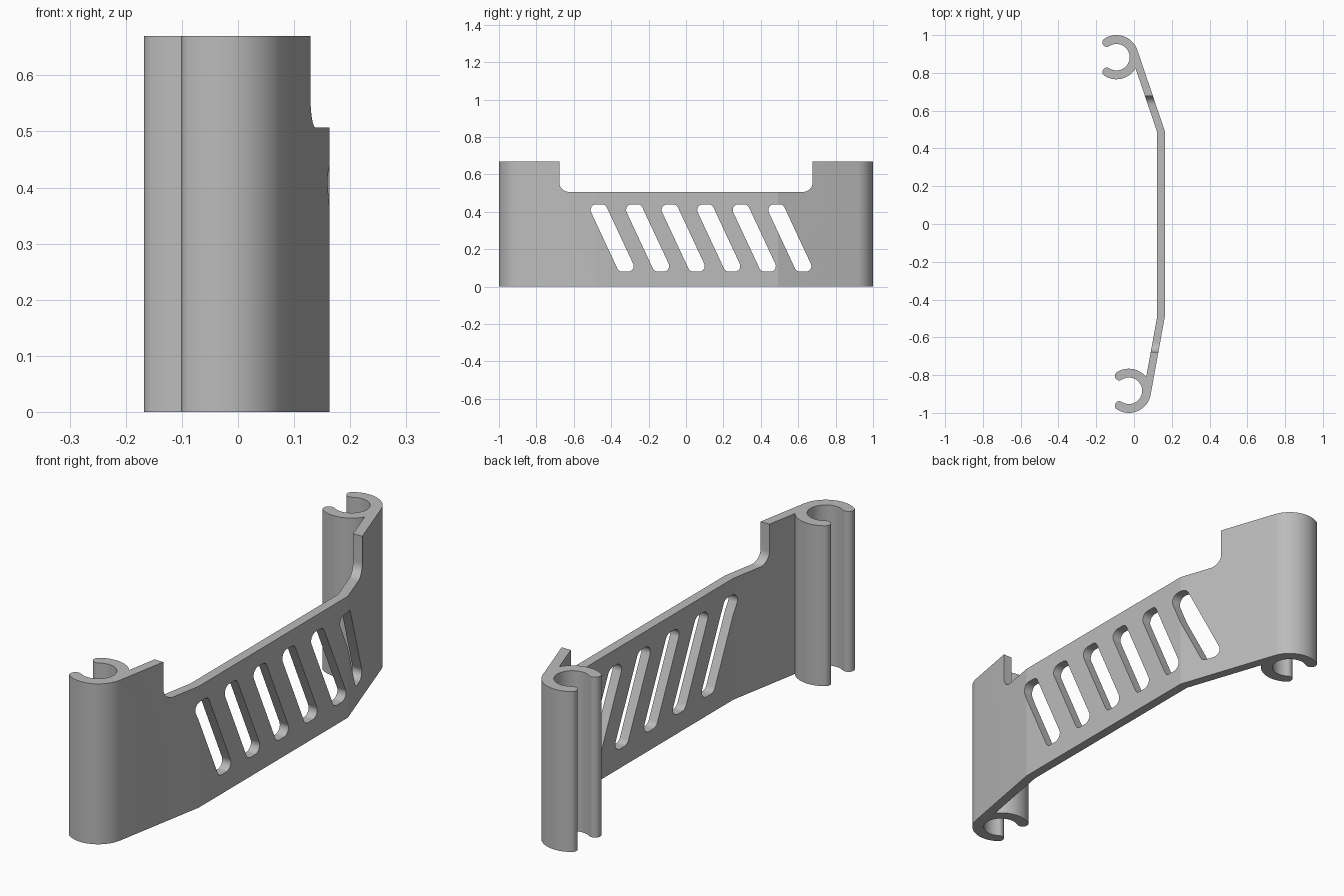
import bpy, bmesh
from math import sin, cos, pi, acos, atan2, hypot, radians, ceil

default = bpy.data.objects.get("Cube")
if default:
    bpy.data.objects.remove(default, do_unlink=True)

HEIGHT = 0.67
WALL = 0.04          # panel thickness
FACE_X = 0.163       # outer face of the panel
RO, RI = 0.117, 0.07 # clip outer and inner radius
OPEN = radians(123)  # half angle of each clip's arc

grey = bpy.data.materials.new("plain grey")
grey.use_nodes = True
grey.diffuse_color = (0.5, 0.5, 0.5, 1)
grey.node_tree.nodes["Principled BSDF"].inputs["Base Color"].default_value = (0.5, 0.5, 0.5, 1)


def arc(cx, cy, r, a0, a1):
    """Points along an arc, in steps of at most six degrees."""
    n = max(1, ceil(abs(a1 - a0) / radians(6)))
    return [(cx + r * cos(a0 + (a1 - a0) * i / n),
             cy + r * sin(a0 + (a1 - a0) * i / n)) for i in range(n + 1)]


def prism(name, outline, place, offset):
    """Extrude a 2D outline placed in space by the given function."""
    bm = bmesh.new()
    face = bm.faces.new([bm.verts.new(place(u, v)) for u, v in outline])
    top = bmesh.ops.extrude_face_region(bm, geom=[face])["geom"]
    bmesh.ops.translate(bm, vec=offset,
                        verts=[g for g in top if isinstance(g, bmesh.types.BMVert)])
    bmesh.ops.recalc_face_normals(bm, faces=bm.faces)
    mesh = bpy.data.meshes.new(name)
    bm.to_mesh(mesh)
    bm.free()
    mesh.materials.append(grey)
    obj = bpy.data.objects.new(name, mesh)
    bpy.context.collection.objects.link(obj)
    return obj


def arm(cx, cy, bend_y):
    """Half of the plan: panel bend, angled arm and open clip, towards +y."""
    dx, dy = cx - FACE_X, cy - bend_y
    # Lean of the arm that makes its outer face tangent to the clip
    lean = atan2(dy, dx) - acos(-RO / hypot(dx, dy)) * -1
    lean = (lean + pi) % (2 * pi) - pi
    if abs(lean) > pi / 4:
        lean = atan2(dy, dx) - acos(-RO / hypot(dx, dy))
    join = lean - acos((RO - WALL) / RO)
    mid, cap = (RO + RI) / 2, (RO - RI) / 2
    tip = lambda s: (cx + mid * cos(OPEN), cy + s * mid * sin(OPEN))
    pts = [(FACE_X, bend_y)]
    pts += arc(cx, cy, RO, lean, OPEN)
    pts += arc(*tip(1), cap, OPEN, OPEN + pi)[1:]
    pts += arc(cx, cy, RI, OPEN, -OPEN)[1:]
    pts += arc(*tip(-1), cap, pi - OPEN, 2 * pi - OPEN)[1:]
    pts += arc(cx, cy, RO, -OPEN, join)[1:]
    pts.append((FACE_X - WALL, bend_y - WALL * (1 - cos(lean)) / max(sin(lean), 0.01)))
    return pts


# Bracket: bent panel with an open clip at each end
far = arm(-0.093, 0.883, 0.492)
near = [(x, -y) for x, y in reversed(arm(-0.027, 0.883, 0.492))]
bracket = prism("clip_bracket", far + near, lambda u, v: (u, v, 0), (0, 0, HEIGHT))

# Notch in the top edge with rounded lower corners
NOTCH, FLOOR, R = 0.677, 0.507, 0.05
notch = [(-NOTCH, 0.8)]
notch += arc(-NOTCH + R, FLOOR + R, R, pi, 1.5 * pi)
notch += arc(NOTCH - R, FLOOR + R, R, 1.5 * pi, 2 * pi)
notch.append((NOTCH, 0.8))
side = lambda u, v: (-0.3, u, v)
cutters = [prism("notch_cutter", notch, side, (0.6, 0, 0))]

# Slanted slots: leaning bars with rounded corners
r, slant = 0.03, radians(25)
for i in range(6):
    y = -0.48 + 0.19 * i
    slot = arc(y, 0.41, r, pi / 2, pi + slant)
    slot += arc(y + 0.14, 0.11, r, pi + slant, 1.5 * pi)
    slot += arc(y + 0.17, 0.11, r, -pi / 2, slant)
    slot += arc(y + 0.03, 0.41, r, slant, pi / 2)
    cutters.append(prism("slot_cutter", slot, side, (0.6, 0, 0)))

# Cut the openings
bpy.context.view_layer.objects.active = bracket
for cutter in cutters:
    cutter.hide_render = True
    mod = bracket.modifiers.new("cut", "BOOLEAN")
    mod.operation = "DIFFERENCE"
    mod.solver = "EXACT"
    mod.object = cutter
    bpy.ops.object.modifier_apply(modifier=mod.name)
for cutter in cutters:
    bpy.data.objects.remove(cutter, do_unlink=True)

# Smooth the curves, keep the panel bends crisp
bpy.ops.object.select_all(action="DESELECT")
bracket.select_set(True)
bpy.ops.object.shade_smooth_by_angle(angle=radians(8))
